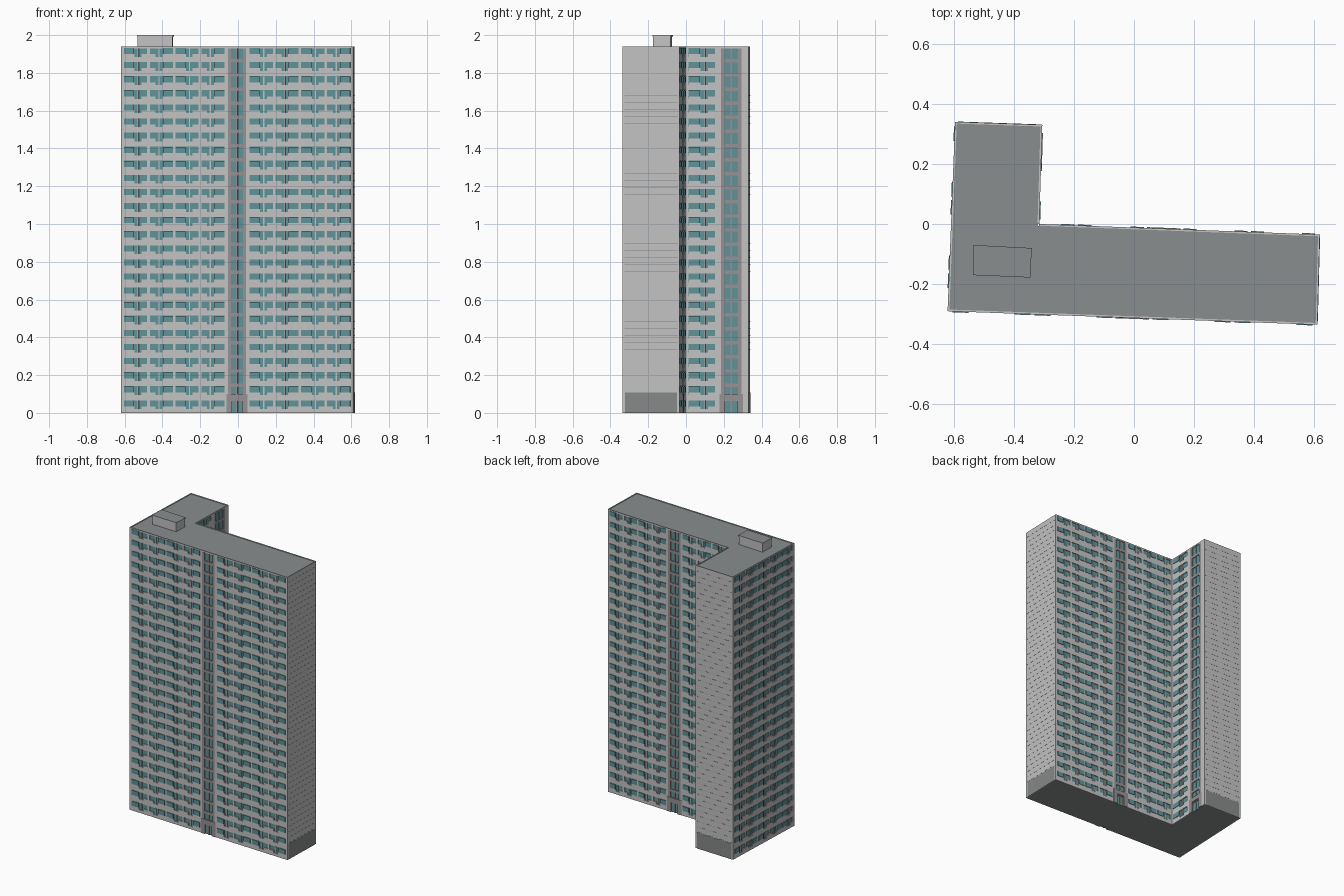
import bpy
import bmesh
from mathutils import Vector

cube = bpy.data.objects.get("Cube")
if cube:
    bpy.data.objects.remove(cube)


def material(name, rgb):
    m = bpy.data.materials.new(name)
    m.use_nodes = True
    linear = [((c + 0.055) / 1.055) ** 2.4 for c in rgb]
    m.diffuse_color = (*linear, 1)
    m.node_tree.nodes["Principled BSDF"].inputs["Base Color"].default_value = (*linear, 1)
    return m


MATS = [
    material("pale concrete", (0.76, 0.765, 0.76)),
    material("teal glass", (0.38, 0.575, 0.6)),
    material("roof grey", (0.54, 0.555, 0.56)),
    material("plinth grey", (0.53, 0.54, 0.54)),
    material("stair panel grey", (0.59, 0.565, 0.57)),
]
WALL, GLASS, ROOF, PLINTH, STAIR = range(5)

FLOORS, TOP = 26, 1.94
H = TOP / FLOORS
DEPTH = 0.006
FOOTPRINT = [Vector(p) for p in (
    (-0.62, -0.29), (0.61, -0.335), (0.618, -0.035),
    (-0.315, 0.0), (-0.305, 0.33), (-0.595, 0.34))]


def finish(name, bm):
    mesh = bpy.data.meshes.new(name)
    bmesh.ops.recalc_face_normals(bm, faces=bm.faces)
    bm.to_mesh(mesh)
    bm.free()
    for m in MATS:
        mesh.materials.append(m)
    obj = bpy.data.objects.new(name, mesh)
    bpy.context.collection.objects.link(obj)
    return obj


def inset(points, d):
    result = []
    for i, p in enumerate(points):
        a = (p - points[i - 1]).normalized()
        b = (points[(i + 1) % len(points)] - p).normalized()
        na, nb = Vector((-a.y, a.x)), Vector((-b.y, b.x))
        result.append(p + (na + nb) * d / (1 + na.dot(nb)))
    return result


def prism(name, points, z0, z1, sides, cap):
    bm = bmesh.new()
    low = [bm.verts.new((p.x, p.y, z0)) for p in points]
    high = [bm.verts.new((p.x, p.y, z1)) for p in points]
    for ring in (low, high):
        bm.faces.new(ring).material_index = cap
    n = len(points)
    for i in range(n):
        j = (i + 1) % n
        bm.faces.new((low[i], low[j], high[j], high[i])).material_index = sides[i]
    return finish(name, bm)


class Facade:
    """Boxes placed along one wall: u runs along it, d points outward."""

    def __init__(self, edge):
        self.p = FOOTPRINT[edge]
        along = FOOTPRINT[(edge + 1) % len(FOOTPRINT)] - self.p
        self.length = along.length
        self.t = along.normalized()
        self.n = Vector((self.t.y, -self.t.x))
        self.bm = bmesh.new()

    def box(self, u0, u1, z0, z1, mat=WALL, d0=-DEPTH, d1=0.0):
        v = []
        for z in (z0, z1):
            for u, d in ((u0, d0), (u1, d0), (u1, d1), (u0, d1)):
                q = self.p + self.t * u + self.n * d
                v.append(self.bm.verts.new((q.x, q.y, z)))
        for f in ((0, 1, 2, 3), (4, 5, 6, 7), (0, 1, 5, 4),
                  (1, 2, 6, 5), (2, 3, 7, 6), (3, 0, 4, 7)):
            self.bm.faces.new([v[i] for i in f]).material_index = mat

    def pier(self, u0, u1):
        self.box(u0, u1, 0, TOP)

    def bands(self, u0, u1):
        # floor slabs and the roof parapet
        self.box(u0, u1, 0, 0.02)
        for k in range(1, FLOORS):
            self.box(u0, u1, k * H - 0.008, k * H + 0.02)
        self.box(u0, u1, TOP - 0.01, TOP)

    def bay(self, u0, u1, flip):
        # two windows with sills and a full-height balcony door
        w = u1 - u0

        def span(a, b):
            return (u1 - b * w, u1 - a * w) if flip else (u0 + a * w, u0 + b * w)

        for k in range(FLOORS):
            z = k * H
            low, high = z + 0.034, (k + 1) * H - 0.009
            self.box(*span(0.05, 0.46), z + 0.019, low)
            self.box(*span(0.72, 0.95), z + 0.019, low)
            self.box(*span(0.57, 0.62), z + 0.019, high)
            self.box(*span(0.05, 0.44), low, high, GLASS, -DEPTH, 0.003)

    def stair(self, u0, u1):
        # grey framed stairwell with paired lights and an entrance block
        w, mid = u1 - u0, (u0 + u1) / 2
        self.box(u0, u0 + w * 0.17, 0, TOP - 0.01, STAIR, d1=0.001)
        self.box(u1 - w * 0.17, u1, 0, TOP - 0.01, STAIR, d1=0.001)
        self.box(mid - 0.004, mid + 0.004, 0, TOP - 0.01, STAIR, d1=-0.002)
        for k in range(1, FLOORS):
            self.box(u0, u1, k * H - 0.011, k * H + 0.007, STAIR, d1=-0.001)
        self.box(u0, u1, TOP - 0.01, TOP)
        self.box(u0 - 0.008, u1 + 0.008, 0.07, 0.1, STAIR, d1=0.003)
        for a, b in ((u0 - 0.008, u0 + 0.022), (u1 - 0.022, u1 + 0.008)):
            self.box(a, b, 0, 0.07, STAIR, d1=0.003)

    def run(self, u0, u1, count):
        # a row of equal bays between piers
        w = (u1 - u0) / count
        self.bands(u0, u1)
        for i in range(count):
            self.bay(u0 + i * w, u0 + (i + 1) * w, i % 2)
        for i in range(count + 1):
            self.pier(u0 + i * w - 0.007, u0 + i * w + 0.007)


# Building core: glass behind the window fronts, concrete on the gables
prism("building_core", inset(FOOTPRINT, DEPTH), 0, TOP - 0.004,
      [GLASS, WALL, GLASS, GLASS, WALL, GLASS], ROOF)

# Window fronts: (name, edge, runs of bays, stairwell span)
FRONTS = [
    ("front_facade", 0, [(0.01, 0.555, 4), (0.675, 1.222, 4)], (0.567, 0.663)),
    ("rear_facade", 2, [(0.01, 0.46, 4), (0.58, 0.927, 3)], (0.472, 0.568)),
    ("wing_inner_facade", 3, [(0.007, 0.16, 1)], (0.185, 0.295)),
    ("right_facade", 5, [(0.01, 0.622, 5)], None),
]
for name, edge, runs, stair in FRONTS:
    f = Facade(edge)
    for r in runs:
        f.run(*r)
    f.pier(0, 0.01)
    f.pier(f.length - 0.01, f.length)
    if stair:
        f.stair(*stair)
        f.pier(stair[0] - 0.018, stair[0])
        f.pier(stair[1], stair[1] + 0.018)
    if edge == 3:
        f.pier(stair[1], f.length)
        f.pier(0.16, stair[0])
    finish(name, f.bm)

# Blank gables with a plinth and fine panel joints
for name, edge in (("left_gable", 1), ("wing_rear_gable", 4)):
    f = Facade(edge)
    f.box(0, f.length, 0, TOP)
    f.box(0.012, f.length - 0.012, 0, 0.108, PLINTH, 0, 0.001)
    for k in range(3, FLOORS * 2):
        z = k * H / 2
        f.box(0.01, f.length - 0.01, z, z + 0.0012, PLINTH, 0, 0.0006)
    finish(name, f.bm)

# Rooftop machine room
room = [Vector(p) for p in (
    (-0.535, -0.17), (-0.345, -0.178), (-0.34, -0.08), (-0.533, -0.07))]
prism("machine_room", inset(room, 0.003), TOP - 0.006, 1.992, [WALL] * 4, WALL)
prism("machine_room_roof", room, 1.992, 2.0, [WALL] * 4, ROOF)
